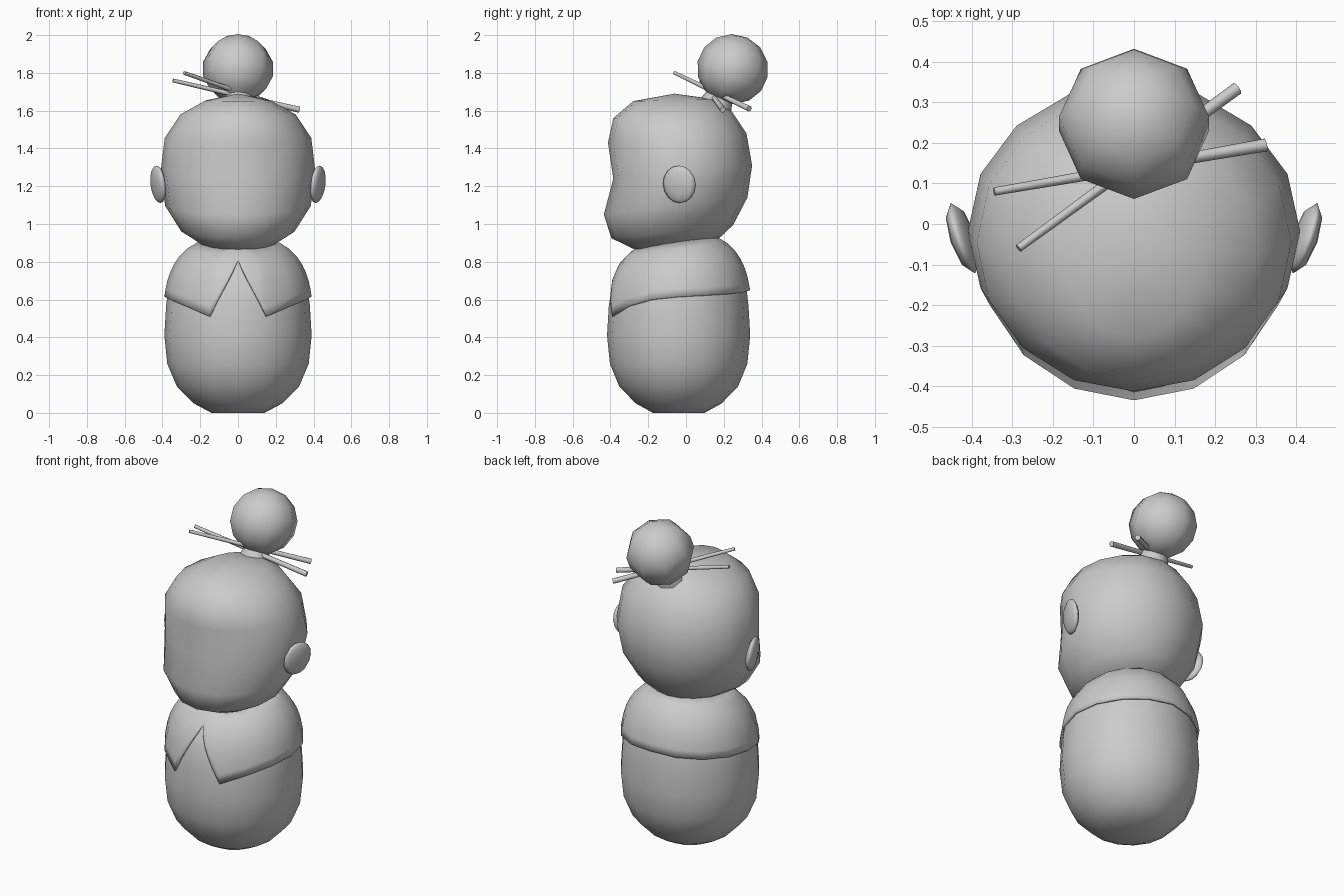
import bpy, math
from mathutils import Vector, Euler

if "Cube" in bpy.data.objects:
    bpy.data.objects.remove(bpy.data.objects["Cube"])


def make(name, verts, faces, angle=55):
    me = bpy.data.meshes.new(name)
    me.from_pydata(verts, [], faces)
    me.update()
    ob = bpy.data.objects.new(name, me)
    bpy.context.collection.objects.link(ob)
    smooth(ob, angle)
    return ob


def smooth(ob, angle=55):
    bpy.ops.object.select_all(action='DESELECT')
    ob.select_set(True)
    bpy.context.view_layer.objects.active = ob
    bpy.ops.object.shade_smooth_by_angle(angle=math.radians(angle))


def grid_faces(rows, n):
    return [(r * n + i, r * n + (i + 1) % n, (r + 1) * n + (i + 1) % n, (r + 1) * n + i)
            for r in range(rows - 1) for i in range(n)]


def loft(name, rings, top, n=16):
    """Rings: front z, back z, half width, front y, back y; closed by a top point."""
    verts = []
    for zf, zb, hx, yf, yb in rings:
        for i in range(n):
            a = math.tau * i / n
            t = (1 - math.cos(a)) / 2
            verts.append((hx * math.sin(a), yf + (yb - yf) * t, zf + (zb - zf) * t))
    faces = grid_faces(len(rings), n)
    faces.append(tuple(reversed(range(n))))
    last = (len(rings) - 1) * n
    verts.append(top)
    faces += [(last + i, last + (i + 1) % n, len(verts) - 1) for i in range(n)]
    return make(name, verts, faces)


def interp(table, x):
    for (x0, y0), (x1, y1) in zip(table, table[1:]):
        if x <= x1:
            return y0 + (y1 - y0) * max(0, (x - x0) / (x1 - x0))
    return table[-1][1]


# Egg-shaped body
body_profile = [(0, .36), (.05, .6), (.14, .83), (.26, .96), (.41, 1), (.57, .975),
                (.68, .925), (.77, .82), (.84, .64), (.88, .42)]
rings = []
for z, f in body_profile:
    tilt = .05 if z > .6 else 0
    rings.append((z, z + tilt, .39 * f, -.038 - .38 * f, -.038 + .378 * f))
loft("body", rings, (0, -.04, .91))

# Cape collar with two points and a notch at the front
shoulder = [(.48, 1.015), (.6, 1.0), (.7, .945), (.79, .835), (.86, .65), (.9, .45)]
hem = [(0, .81), (22.5, .51), (45, .565), (67.5, .6), (90, .615), (135, .63), (180, .65)]
half = [0, 4, 8, 12, 16, 19, 22.5, 45, 67.5, 90, 112.5, 135, 157.5, 180]
angles = half + [360 - a for a in reversed(half[1:-1])]
rows = 8
verts = []
for r in range(rows):
    for d in angles:
        a = math.radians(d)
        tilt = .05 * (1 - math.cos(a)) / 2
        low = interp(hem, min(d, 360 - d)) - tilt
        z = low + (.89 - low) * r / (rows - 1)
        f = interp(shoulder, z)
        verts.append((.39 * f * math.sin(a), -.038 - .378 * f * math.cos(a), z + tilt))
collar = make("collar", verts, grid_faces(rows, len(angles)))
mod = collar.modifiers.new("thickness", 'SOLIDIFY')
mod.thickness = .012
mod.offset = -1

# Head with a shallow face hollow
loft("head", [
    (.85, .91, .17, -.24, .16),
    (.925, .995, .30, -.395, .25),
    (1.05, 1.14, .385, -.435, .325),
    (1.24, 1.31, .41, -.385, .35),
    (1.43, 1.48, .388, -.413, .32),
    (1.56, 1.60, .305, -.385, .24),
    (1.65, 1.66, .17, -.28, .15),
], (0, -.06, 1.69))

# Flattened ears flaring out to the back
for side, label in ((1, "right"), (-1, "left")):
    bpy.ops.mesh.primitive_uv_sphere_add(segments=8, ring_count=8, radius=1,
                                         location=(side * .422, -.035, 1.21),
                                         rotation=(0, side * math.radians(7), -side * math.radians(19)))
    ear = bpy.context.object
    ear.name = "ear_" + label
    ear.scale = (.03, .092, .1)
    smooth(ear, 70)

# Hair bun, tilted back, on a flared root
tilt = Euler((math.radians(-25), 0, 0))
bpy.ops.mesh.primitive_uv_sphere_add(segments=8, ring_count=7, radius=.19,
                                     location=(0, .247, 1.82), rotation=tilt)
bun = bpy.context.object
bun.name = "hair_bun"
bun.scale = (1, 1, .97)
smooth(bun)
bpy.ops.mesh.primitive_cone_add(vertices=8, radius1=.1, radius2=.06, depth=.14,
                                location=(0, .17, 1.655), rotation=tilt)
bpy.context.object.name = "bun_root"
smooth(bpy.context.object)


# Two tapered hair sticks
def stick(name, a, b):
    a, b = Vector(a), Vector(b)
    bpy.ops.mesh.primitive_cone_add(vertices=8, radius1=.01, radius2=.016, depth=(b - a).length,
                                    location=(a + b) / 2,
                                    rotation=(b - a).to_track_quat('Z', 'Y').to_euler())
    bpy.context.object.name = name
    smooth(bpy.context.object)


stick("hair_stick_a", (-.345, .08, 1.76), (.325, .195, 1.605))
stick("hair_stick_b", (-.285, -.06, 1.80), (.255, .335, 1.61))
